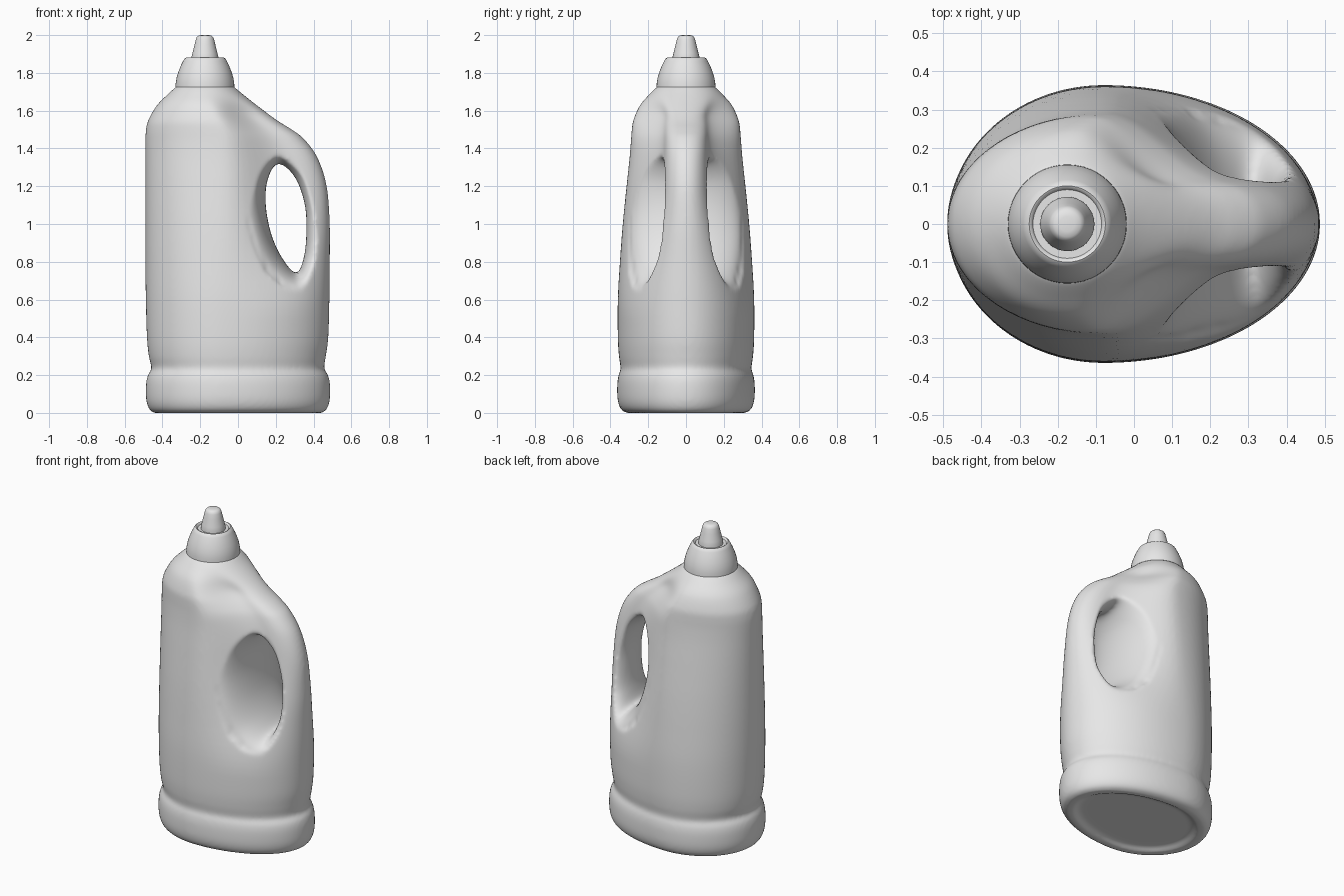
import bpy, bmesh, math

if "Cube" in bpy.data.objects:
    bpy.data.objects.remove(bpy.data.objects["Cube"])

grey = bpy.data.materials.new("light_grey_plastic")
grey.diffuse_color = (0.8, 0.8, 0.8, 1)
grey.use_nodes = True
grey.node_tree.nodes["Principled BSDF"].inputs["Base Color"].default_value = grey.diffuse_color


def catmull(p0, p1, p2, p3, t):
    return [0.5 * (2 * b + (c - a) * t + (2 * a - 5 * b + 4 * c - d) * t * t
                   + (3 * b - a - 3 * c + d) * t ** 3)
            for a, b, c, d in zip(p0, p1, p2, p3)]


def spline(pts, steps, closed=False):
    n = len(pts)
    out = []
    for i in range(n if closed else n - 1):
        if closed:
            q = [pts[(i + k) % n] for k in (-1, 0, 1, 2)]
        else:
            q = [pts[min(max(i + k, 0), n - 1)] for k in (-1, 0, 1, 2)]
        out += [catmull(*q, s / steps) for s in range(steps)]
    return out if closed else out + [list(pts[-1])]


def smoothstep(a, b, x):
    t = min(max((x - a) / (b - a), 0), 1)
    return t * t * (3 - 2 * t)


def loft(name, rings):
    """Skin a list of equal-length closed rings and cap both ends."""
    bm = bmesh.new()
    vs = [[bm.verts.new(p) for p in r] for r in rings]
    n = len(rings[0])
    for a, b in zip(vs, vs[1:]):
        for i in range(n):
            j = (i + 1) % n
            bm.faces.new((a[i], a[j], b[j], b[i]))
    bm.faces.new(vs[0][::-1])
    bm.faces.new(vs[-1])
    bmesh.ops.recalc_face_normals(bm, faces=bm.faces)
    me = bpy.data.meshes.new(name)
    bm.to_mesh(me)
    bm.free()
    me.materials.append(grey)
    ob = bpy.data.objects.new(name, me)
    bpy.context.collection.objects.link(ob)
    return ob


# Bottle body: z, left x, right x, half depth
PROFILE = [
    (0.00, -0.445, 0.445, 0.315), (0.02, -0.470, 0.470, 0.345),
    (0.07, -0.486, 0.486, 0.362), (0.15, -0.487, 0.487, 0.364),
    (0.20, -0.477, 0.477, 0.357), (0.235, -0.458, 0.456, 0.346),
    (0.30, -0.472, 0.465, 0.355), (0.40, -0.482, 0.478, 0.361),
    (0.60, -0.488, 0.484, 0.361), (0.80, -0.490, 0.486, 0.350),
    (1.00, -0.490, 0.486, 0.335), (1.20, -0.490, 0.470, 0.315),
    (1.35, -0.490, 0.422, 0.299), (1.45, -0.490, 0.350, 0.291),
    (1.50, -0.487, 0.285, 0.287), (1.55, -0.475, 0.205, 0.279),
    (1.63, -0.428, 0.098, 0.243), (1.69, -0.368, 0.022, 0.190),
    (1.73, -0.325, -0.025, 0.150),
]


def section(z, xl, xr, b, scale=1.0, n=96):
    """Egg section low down, narrowing to a teardrop beside the handle."""
    xc = -0.08 - 0.095 * smoothstep(1.42, 1.73, z)
    tear = smoothstep(0.5, 1.25, z) * (1 - smoothstep(1.56, 1.72, z))
    ring = []
    for i in range(n):
        t = 2 * math.pi * i / n
        u, s = math.cos(t), math.sin(t)
        x = xc + u * ((xr - xc) if u > 0 else (xc - xl))
        w = abs(s)
        if u > 0:
            waist = 0.42 + 0.58 * (0.5 + 0.5 * math.cos(math.pi * min(u / 0.75, 1)))
            w += tear * (waist * math.sqrt(max(0, 1 - u ** 6)) - w)
        ring.append((x * scale, math.copysign(w * b * scale, s), z))
    return ring


rings = [section(0.02, *PROFILE[0][1:], scale=0.82),
         section(0.0, *PROFILE[0][1:], scale=0.90)]
rings += [section(*p) for p in spline(PROFILE, 5)]
body = loft("bottle_body", rings)

# Flared handle opening: x, z, outward flare dx, dz, depth where the flare ends
HOLE = [
    (0.310, 0.740, 0.02, -0.10, 0.24), (0.350, 0.830, 0.06, -0.04, 0.16),
    (0.362, 0.970, 0.06, 0.0, 0.13), (0.352, 1.110, 0.06, 0.02, 0.13),
    (0.300, 1.250, 0.06, 0.06, 0.14), (0.212, 1.320, 0.01, 0.10, 0.18),
    (0.157, 1.235, -0.08, 0.08, 0.26), (0.147, 1.100, -0.11, 0.0, 0.29),
    (0.178, 0.940, -0.11, -0.03, 0.30), (0.240, 0.810, -0.08, -0.08, 0.28),
]
outline = spline(HOLE, 6, closed=True)
cut_rings = []
for k in range(-28, 29):
    y = k * 0.015
    ring = []
    for x, z, dx, dz, lim in outline:
        f = 1 - math.sqrt(1 - min(1, abs(y) / lim) ** 2)
        ring.append((x + dx * f, y, z + dz * f))
    cut_rings.append(ring)
cutter = loft("handle_cutter", cut_rings)
cutter.hide_render = True

# Cut the opening and soften the blends
m = body.modifiers.new("opening", 'BOOLEAN')
m.operation, m.solver, m.object = 'DIFFERENCE', 'EXACT', cutter
m = body.modifiers.new("blend", 'REMESH')
m.mode, m.voxel_size, m.use_smooth_shade = 'VOXEL', 0.011, True
m = body.modifiers.new("soften", 'SMOOTH')
m.factor, m.iterations = 0.5, 8
dg = bpy.context.evaluated_depsgraph_get()
final = bpy.data.meshes.new_from_object(body.evaluated_get(dg))
body.modifiers.clear()
body.data = final
final.materials.clear()
final.materials.append(grey)
for p in final.polygons:
    p.use_smooth = True
    p.material_index = 0
bpy.data.objects.remove(cutter)


# Turned cap parts
def turned(name, profile, n=48):
    ob = loft(name, [[(-0.175 + r * math.cos(2 * math.pi * i / n),
                       r * math.sin(2 * math.pi * i / n), z) for i in range(n)]
                     for r, z in profile])
    bpy.ops.object.select_all(action='DESELECT')
    ob.select_set(True)
    bpy.context.view_layer.objects.active = ob
    bpy.ops.object.shade_smooth_by_angle(angle=math.radians(40))
    return ob


turned("cap", [(0.140, 1.70), (0.140, 1.724), (0.156, 1.724), (0.155, 1.745),
               (0.150, 1.775), (0.141, 1.805), (0.128, 1.838), (0.116, 1.862),
               (0.109, 1.875), (0.100, 1.881), (0.094, 1.878), (0.090, 1.870)])
turned("nozzle", [(0.071, 1.85), (0.071, 1.885), (0.066, 1.905), (0.055, 1.95),
                  (0.048, 1.978), (0.043, 1.990), (0.034, 1.997), (0.020, 2.0)])
